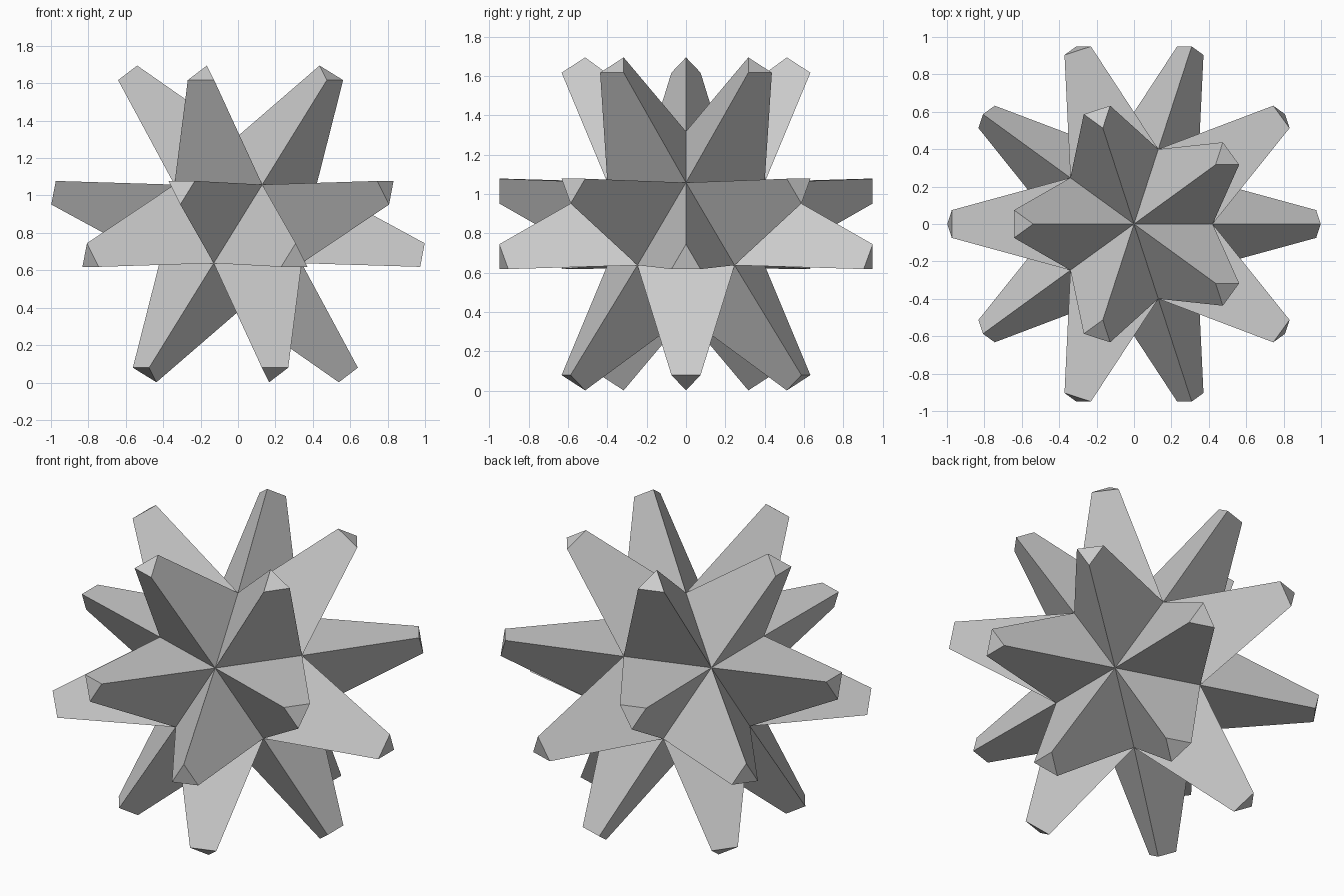
import bpy
import bmesh

cube = bpy.data.objects.get("Cube")
if cube:
    bpy.data.objects.remove(cube, do_unlink=True)

CORE_RADIUS = 0.47   # icosahedron core
TIP_DISTANCE = 1.0   # centre to each blunt tip
TIP_SCALE = 0.3      # tip triangle relative to its core face
CENTRE_Z = 0.848

# Single grey material
grey = bpy.data.materials.new("light_grey")
grey.use_nodes = True
colour = (0.6, 0.6, 0.6, 1.0)
grey.diffuse_color = colour
grey.node_tree.nodes["Principled BSDF"].inputs["Base Color"].default_value = colour

# Twenty-sided core
bm = bmesh.new()
bmesh.ops.create_icosphere(bm, subdivisions=1, radius=CORE_RADIUS)

# Pull every core face out into a tapered, blunt spike
core_faces = list(bm.faces)
spikes = bmesh.ops.extrude_discrete_faces(bm, faces=core_faces)["faces"]
for tip in spikes:
    middle = tip.calc_center_median()
    tip_middle = middle.normalized() * TIP_DISTANCE
    for vert in tip.verts:
        vert.co = tip_middle + (vert.co - middle) * TIP_SCALE

# Weld the spikes together along the core edges
bmesh.ops.remove_doubles(bm, verts=bm.verts, dist=0.0001)
bmesh.ops.recalc_face_normals(bm, faces=bm.faces)
bmesh.ops.translate(bm, verts=bm.verts, vec=(0, 0, CENTRE_Z))

mesh = bpy.data.meshes.new("spiked_star")
bm.to_mesh(mesh)
bm.free()
mesh.materials.append(grey)
star = bpy.data.objects.new("spiked_star", mesh)
bpy.context.collection.objects.link(star)
